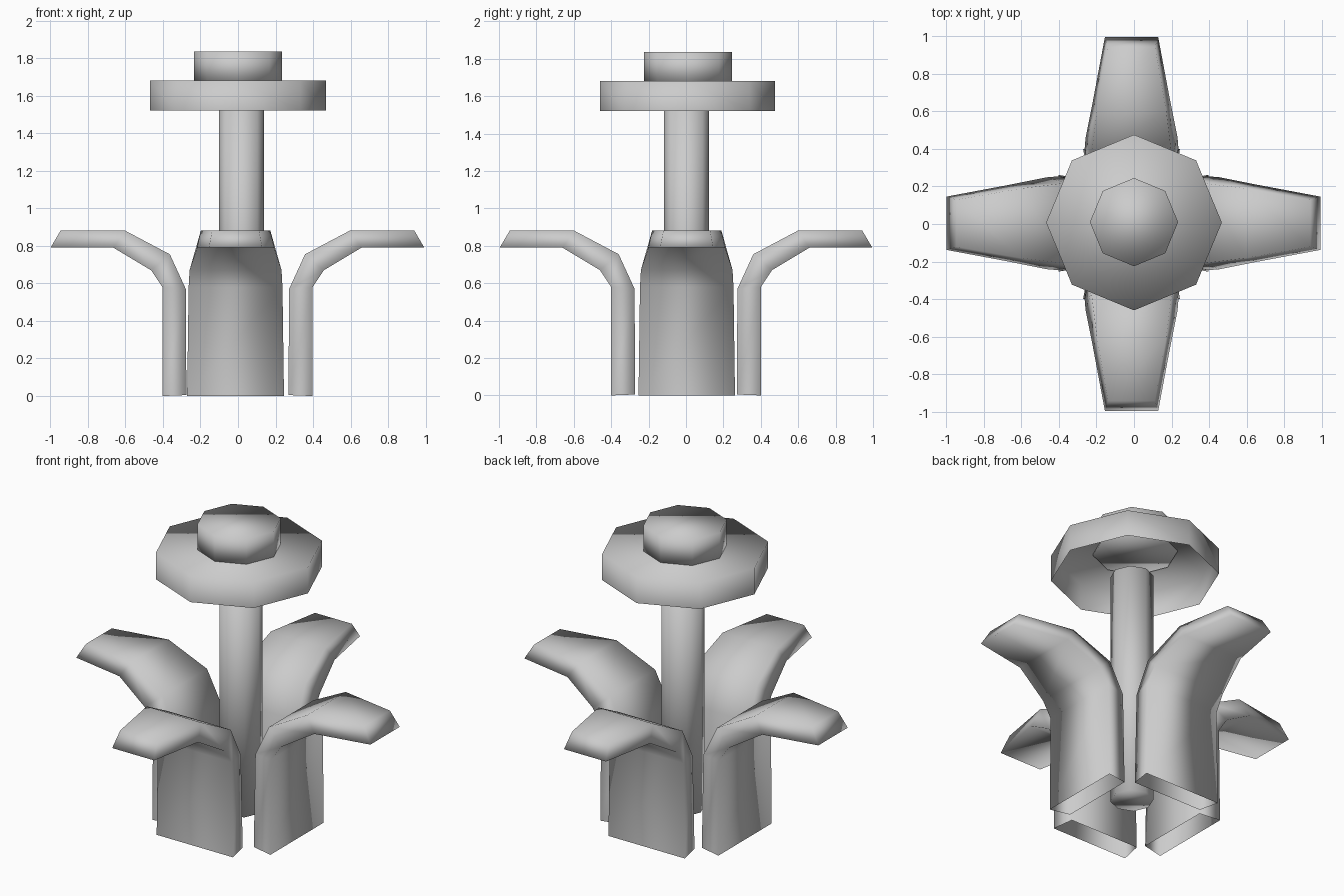
import bpy, bmesh, math
from mathutils import Matrix

if "Cube" in bpy.data.objects:
    bpy.data.objects.remove(bpy.data.objects["Cube"], do_unlink=True)

grey = bpy.data.materials.new("plain_grey")
grey.use_nodes = True
colour = (0.6, 0.6, 0.6, 1)
grey.diffuse_color = colour
grey.node_tree.nodes["Principled BSDF"].inputs["Base Color"].default_value = colour


def finish(name, bm):
    """Turn a bmesh into a smooth shaded object."""
    mesh = bpy.data.meshes.new(name)
    bm.to_mesh(mesh)
    bm.free()
    mesh.materials.append(grey)
    for face in mesh.polygons:
        face.use_smooth = True
    obj = bpy.data.objects.new(name, mesh)
    bpy.context.collection.objects.link(obj)
    return obj


def prism(name, radius, top, bottom, centre, close_bottom=True):
    """Upright eight-sided cylinder, with or without a bottom face."""
    bm = bmesh.new()
    rings = []
    for z in (top, bottom):
        angles = [i * math.tau / 8 for i in range(8)]
        rings.append([bm.verts.new((centre[0] + radius * math.cos(a),
                                    centre[1] + radius * math.sin(a), z)) for a in angles])
    upper, lower = rings
    bm.faces.new(upper)
    for i in range(8):
        j = (i + 1) % 8
        bm.faces.new((upper[i], lower[i], lower[j], upper[j]))
    if close_bottom:
        bm.faces.new(lower[::-1])
    return finish(name, bm)


# Each leaf is a bent box with a closed tip and an open base.
# Entries are (distance out, height, half width) from base to tip.
INNER = [(0.272, 0.005, 0.235), (0.275, 0.57, 0.225), (0.36, 0.755, 0.215),
         (0.60, 0.882, 0.185), (0.942, 0.882, 0.125)]
OUTER = [(0.40, 0, 0.258), (0.40, 0.58, 0.25), (0.46, 0.67, 0.245),
         (0.66, 0.79, 0.205), (0.996, 0.79, 0.142)]


def leaf(name, angle, shift):
    bm = bmesh.new()
    loops = []
    for (r1, z1, w1), (r2, z2, w2) in zip(INNER, OUTER):
        corners = ((r1, w1, z1), (r1, -w1, z1), (r2, -w2, z2), (r2, w2, z2))
        loops.append([bm.verts.new(c) for c in corners])
    for low, high in zip(loops, loops[1:]):
        for i in range(4):
            j = (i + 1) % 4
            bm.faces.new((low[i], low[j], high[j], high[i]))
    bm.faces.new(loops[-1])
    place = Matrix.Translation((shift[0], shift[1], 0)) @ Matrix.Rotation(angle, 4, "Z")
    bm.transform(place)
    return finish(name, bm)


# Stem, hollow flower head and the raised centre on top of it
prism("stem", 0.12, 1.52, 0.085, (0.018, 0.003))
prism("flower_head", 0.468, 1.68, 1.52, (0, 0.008), close_bottom=False)
prism("flower_centre", 0.235, 1.835, 1.67, (0, 0.01))

# Four leaves around the stem
for index, side in enumerate(("left", "back", "right", "front")):
    offset = (-0.003, 0.004) if index % 2 == 0 else (-0.013, 0)
    leaf(side + "_leaf", index * math.pi / 2, offset)
